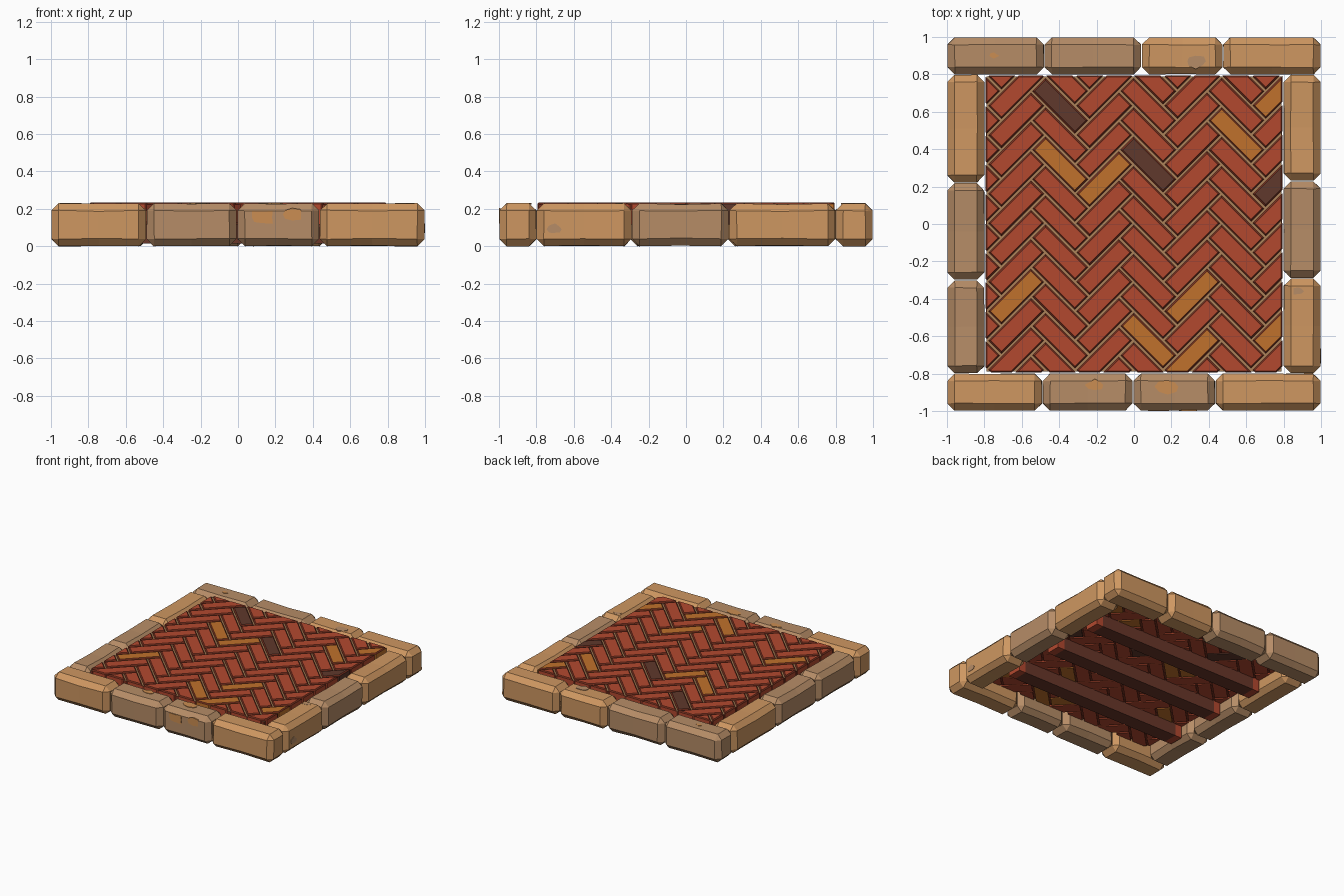
import bpy, bmesh, math, random
from mathutils import Vector, Matrix

random.seed(4)
if "Cube" in bpy.data.objects:
    bpy.data.objects.remove(bpy.data.objects["Cube"], do_unlink=True)


def material(name, rgb):
    m = bpy.data.materials.new(name)
    m.use_nodes = True
    m.diffuse_color = (*rgb, 1)
    m.node_tree.nodes["Principled BSDF"].inputs["Base Color"].default_value = (*rgb, 1)
    return m


TAN = material("tan stone", (0.62, 0.31, 0.12))
BROWN = material("grey brown stone", (0.47, 0.265, 0.135))
ORANGE = material("orange stone patch", (0.6, 0.27, 0.085))
RED = material("red brick", (0.45, 0.066, 0.028))
OCHRE = material("ochre brick", (0.53, 0.165, 0.025))
DARK = material("dark brick", (0.115, 0.04, 0.025))
RIM = material("brick rim", (0.19, 0.03, 0.014))
MORTAR = material("mortar", (0.42, 0.225, 0.1))
TIMBER = material("beam wood", (0.14, 0.037, 0.022))


def finish(name, bm, mats):
    bmesh.ops.recalc_face_normals(bm, faces=bm.faces)
    me = bpy.data.meshes.new(name)
    bm.to_mesh(me)
    bm.free()
    for m in mats:
        me.materials.append(m)
    ob = bpy.data.objects.new(name, me)
    bpy.context.collection.objects.link(ob)


def box(lo, hi):
    bm = bmesh.new()
    lo, hi = Vector(lo), Vector(hi)
    bmesh.ops.create_cube(bm, size=1)
    for v in bm.verts:
        v.co = (lo + hi) / 2 + v.co * (hi - lo)
    return bm


def cut(bm, co, no, trim=False):
    geom = bm.verts[:] + bm.edges[:] + bm.faces[:]
    res = bmesh.ops.bisect_plane(bm, geom=geom, plane_co=co, plane_no=no, clear_outer=trim)
    edges = [e for e in res["geom_cut"] if isinstance(e, bmesh.types.BMEdge)]
    if trim and edges:
        bmesh.ops.edgeloop_fill(bm, edges=edges)
    return res["geom_cut"]


# Chamfered, slightly uneven border stones
TOP = 0.23
OUT, IN = 0.998, 0.8


def stone(name, x0, x1, y0, y1, mat):
    bm = box((x0, y0, 0), (x1, y1, TOP))
    bmesh.ops.bevel(bm, geom=bm.edges[:], offset=0.039, segments=1, affect='EDGES', profile=0.5)
    axis = Vector((1, 0, 0)) if x1 - x0 > y1 - y0 else Vector((0, 1, 0))
    mid = Vector(((x0 + x1) / 2, (y0 + y1) / 2, TOP / 2))
    ring = cut(bm, mid, axis)
    sag = random.uniform(0.002, 0.007)
    for v in ring:
        if isinstance(v, bmesh.types.BMVert):
            v.co.z += sag if v.co.z < mid.z else -sag
    for v in bm.verts:
        v.co += Vector([random.uniform(-0.002, 0.002) for _ in range(3)])
        v.co = Vector((min(max(v.co.x, x0), x1), min(max(v.co.y, y0), y1),
                       min(max(v.co.z, 0), TOP)))
    finish(name, bm, [mat])


def stone_row(name, splits, mats, place):
    for i, mat in enumerate(mats):
        stone(f"{name}_{i + 1}", *place(splits[i] + 0.002, splits[i + 1] - 0.002), mat)


stone_row("front_stone", (-1, -0.49, -0.005, 0.435, 1), (TAN, BROWN, BROWN, TAN),
          lambda a, b: (a, b, -OUT, -IN))
stone_row("back_stone", (-1, -0.48, 0.04, 0.475, 1), (BROWN, BROWN, TAN, TAN),
          lambda a, b: (a, b, IN, OUT))
stone_row("right_stone", (-0.8, -0.3, 0.22, 0.8), (BROWN, BROWN, TAN),
          lambda a, b: (-OUT, -IN, a, b))
stone_row("left_stone", (-0.8, -0.29, 0.23, 0.8), (TAN, BROWN, TAN),
          lambda a, b: (IN, OUT, a, b))


# Thin weathering patches on the stones
def patch(name, centre, radius, mat, turn):
    bm = bmesh.new()
    bmesh.ops.create_cone(bm, cap_ends=True, segments=8, radius1=1, radius2=1, depth=0.008)
    for k in range(8):
        a = math.tau * k / 8
        s = random.uniform(0.6, 1.1)
        for v in bm.verts:
            if v.co.xy.normalized().dot(Vector((math.cos(a), math.sin(a)))) > 0.99:
                v.co.x *= s * radius
                v.co.y *= s * radius * 0.6
    bm.transform(Matrix.Translation(centre) @ turn)
    finish(name, bm, [mat])


UPRIGHT = Matrix.Rotation(math.pi / 2, 4, 'X')
SIDEWAYS = Matrix.Rotation(math.pi / 2, 4, 'Z') @ UPRIGHT
for i, (x, y, r, mat) in enumerate([(-0.21, -0.86, 0.05, ORANGE), (0.18, -0.87, 0.07, ORANGE),
                                    (-0.75, 0.9, 0.03, ORANGE), (0.33, 0.87, 0.07, BROWN),
                                    (0.88, -0.36, 0.04, BROWN)]):
    patch(f"top_patch_{i + 1}", (x, y, TOP - 0.003), r, mat, Matrix())
for i, (x, z, r) in enumerate([(0.13, 0.155, 0.08), (0.29, 0.17, 0.06)]):
    patch(f"front_patch_{i + 1}", (x, -0.997, z), r, ORANGE, UPRIGHT)
patch("side_patch", (0.997, -0.7, 0.09), 0.05, BROWN, SIDEWAYS)

# Herringbone bricks, trimmed to the square bed
EDGE = 0.795
LENGTH, WIDTH, GAP = 0.333, 0.111, 0.013
PITCH_X, PITCH_Y = LENGTH / math.sqrt(2), WIDTH * math.sqrt(2)
OCHRE_BRICKS = {(1, 0), (2, 0), (0, -4), (4, -4), (4, -6), (3, -6), (5, 1), (6, 3), (6, -5)}
DARK_BRICKS = {(1, 2), (3, 0), (6, 0)}

bricks = bmesh.new()
for col in range(-1, 8):
    rising = col % 2 == 0
    for row in range(-9, 6):
        x = -0.63 + PITCH_X * col
        y = (0.24 if rising else 0.318) + PITCH_Y * row
        bm = box((-(LENGTH - GAP) / 2, -(WIDTH - GAP) / 2, 0.115),
                 ((LENGTH - GAP) / 2, (WIDTH - GAP) / 2, 0.235))
        angle = math.pi / 4 if rising else -math.pi / 4
        bm.transform(Matrix.Translation((x, y, 0)) @ Matrix.Rotation(angle, 4, 'Z'))
        for no in ((1, 0, 0), (-1, 0, 0), (0, 1, 0), (0, -1, 0)):
            if bm.verts:
                cut(bm, Vector(no) * EDGE, no, True)
        bmesh.ops.recalc_face_normals(bm, faces=bm.faces)
        bm.normal_update()
        tops = [f for f in bm.faces if f.normal.z > 0.9]
        if not tops or tops[0].calc_area() < 0.0008:
            bm.free()
            continue
        # Chamfered darker rim around the upper face
        bmesh.ops.bevel(bm, geom=list(tops[0].edges), offset=0.008, segments=1,
                        affect='EDGES', profile=0.5)
        bm.normal_update()
        tone = 1 if (col, row) in OCHRE_BRICKS else 2 if (col, row) in DARK_BRICKS else 0
        for f in bm.faces:
            f.material_index = 3 if 0.1 < f.normal.z < 0.9 else tone
        part = bpy.data.meshes.new("brick_part")
        bm.to_mesh(part)
        bm.free()
        bricks.from_mesh(part)
        bpy.data.meshes.remove(part)
finish("herringbone_bricks", bricks, [RED, OCHRE, DARK, RIM])

# Mortar bed between the bricks, stained dark underneath
bed = box((-0.788, -0.788, 0.125), (0.788, 0.788, 0.222))
bed.normal_update()
for face in bed.faces:
    face.material_index = int(face.normal.z < 0.5)
finish("mortar_bed", bed, [MORTAR, RIM])

# Support beams running side to side, with red ends
for i, y in enumerate((-0.45, 0, 0.45)):
    bm = box((-0.79, y - 0.06, 0.015), (0.79, y + 0.06, 0.12))
    for x in (-0.73, 0.73):
        cut(bm, (x, 0, 0), (1, 0, 0))
    for f in bm.faces:
        f.material_index = int(abs(f.calc_center_median().x) > 0.73)
    finish(f"support_beam_{i + 1}", bm, [TIMBER, RED])
